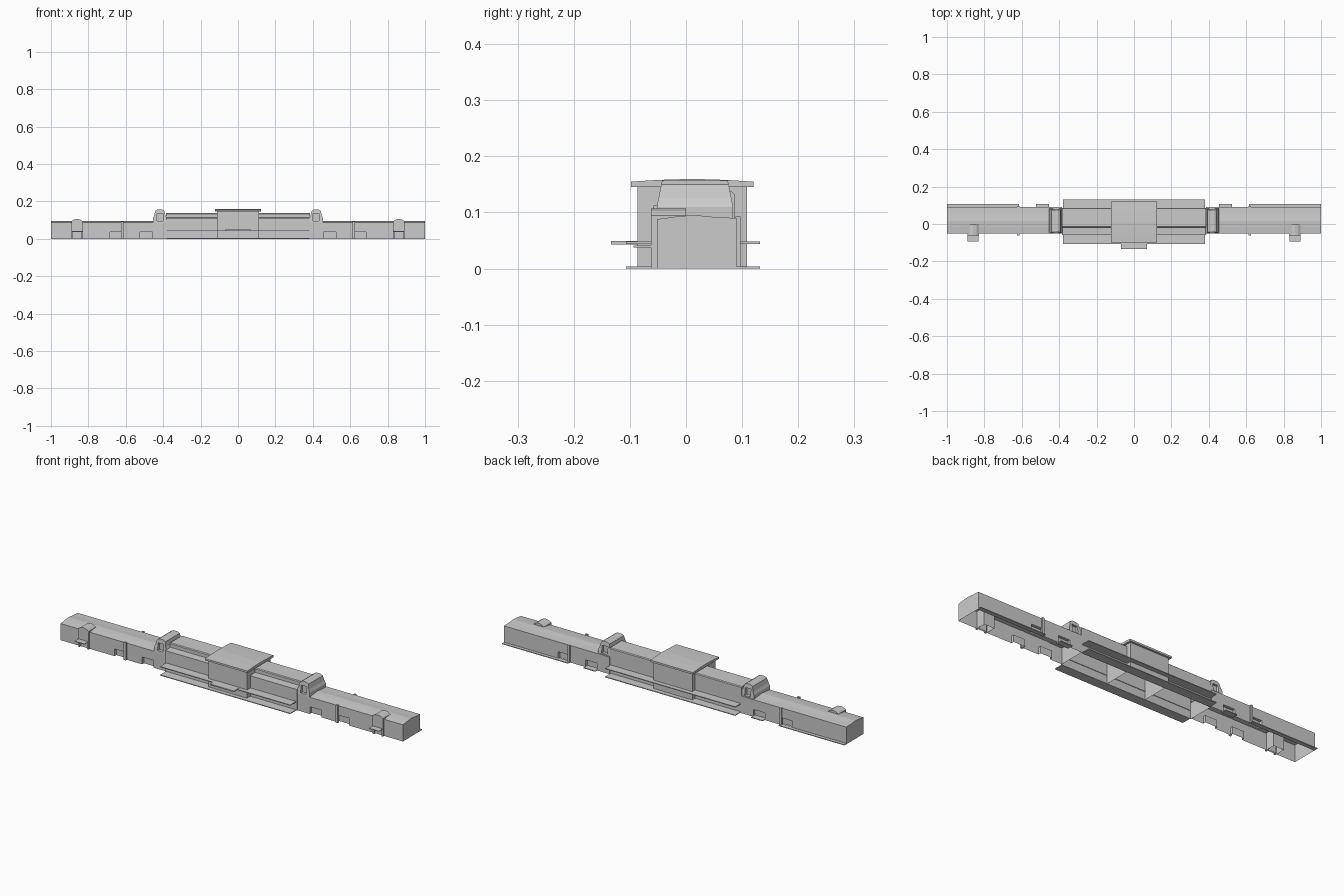
import bpy, bmesh

if "Cube" in bpy.data.objects:
    bpy.data.objects.remove(bpy.data.objects["Cube"])


def make(name, bm, open_bottom=False):
    bmesh.ops.recalc_face_normals(bm, faces=bm.faces)
    if open_bottom:
        low = [f for f in bm.faces if all(v.co.z < 1e-4 for v in f.verts)]
        bmesh.ops.delete(bm, geom=low, context='FACES')
    me = bpy.data.meshes.new(name)
    bm.to_mesh(me)
    bm.free()
    ob = bpy.data.objects.new(name, me)
    bpy.context.collection.objects.link(ob)
    return ob


def add_prism(bm, lo, hi):
    # join two matching outlines into a solid
    a = [bm.verts.new(p) for p in lo]
    b = [bm.verts.new(p) for p in hi]
    n = len(a)
    bm.faces.new(a)
    bm.faces.new(b[::-1])
    for i in range(n):
        j = (i + 1) % n
        bm.faces.new((a[i], a[j], b[j], b[i]))


def add_box(bm, x0, x1, y0, y1, z0, z1):
    x0, x1 = sorted((x0, x1))
    ring = [(x0, y0), (x1, y0), (x1, y1), (x0, y1)]
    add_prism(bm, [(x, y, z0) for x, y in ring], [(x, y, z1) for x, y in ring])


def box(name, *dims, open_bottom=False):
    bm = bmesh.new()
    add_box(bm, *dims)
    return make(name, bm, open_bottom)


def extrude_x(name, profile, x0, x1, open_bottom=False):
    bm = bmesh.new()
    add_prism(bm, [(x0, y, z) for y, z in profile], [(x1, y, z) for y, z in profile])
    return make(name, bm, open_bottom)


def cut(ob, cutter):
    m = ob.modifiers.new("niches", 'BOOLEAN')
    m.operation = 'DIFFERENCE'
    m.solver = 'EXACT'
    m.object = cutter
    cutter.hide_render = True
    cutter.hide_viewport = False
    dg = bpy.context.evaluated_depsgraph_get()
    bm = bmesh.new()
    bm.from_mesh(ob.evaluated_get(dg).to_mesh())
    ob.modifiers.clear()
    low = [f for f in bm.faces if all(v.co.z < 1e-4 for v in f.verts)]
    bmesh.ops.delete(bm, geom=low, context='FACES')
    bm.to_mesh(ob.data)
    bm.free()
    bpy.data.objects.remove(cutter)


wing_profile = [(-0.052, 0), (-0.052, 0.088), (-0.015, 0.093), (0.015, 0.0955),
                (0.05, 0.092), (0.09, 0.09), (0.09, 0)]

for s, side in ((-1, "left"), (1, "right")):
    # long wing with a shallow roof and recessed doorways
    wing = extrude_x(side + "_wing", wing_profile, s * 0.385, s * 1.0)
    bm = bmesh.new()
    for x in (0.49, 0.65):
        add_box(bm, s * (x - 0.034), s * (x + 0.034), -0.07, -0.037, -0.01, 0.038)
        add_box(bm, s * (x - 0.034), s * (x + 0.034), 0.075, 0.11, -0.01, 0.038)
    cut(wing, make("niche_cutter", bm))

    # pilasters
    box(side + "_front_pilaster", s * 0.613, s * 0.625, -0.061, -0.05, 0, 0.093, open_bottom=True)
    box(side + "_back_pilaster", s * 0.613, s * 0.625, 0.088, 0.097, 0, 0.093, open_bottom=True)

    # side porch with arched top and flat canopy
    arch = [(-0.03, 0), (-0.03, 0.095), (-0.018, 0.103), (0, 0.107),
            (0.018, 0.103), (0.03, 0.095), (0.03, 0)]
    bm = bmesh.new()
    add_prism(bm, [(s * 0.86 + x, -0.062, z) for x, z in arch],
              [(s * 0.86 + x, 0.0, max(z, 0)) for x, z in arch])
    porch = make(side + "_porch", bm)
    bm = bmesh.new()
    add_box(bm, s * 0.838, s * 0.882, -0.08, -0.045, -0.01, 0.036)
    cut(porch, make("door_cutter", bm))
    box(side + "_porch_canopy", s * 0.831, s * 0.889, -0.094, -0.06, 0.038, 0.041)

    # steps and ground strips behind the wing
    box(side + "_back_platform", s * 0.615, s * 1.0, 0.085, 0.107, 0, 0.004)
    box(side + "_back_step", s * 0.455, s * 0.523, 0.076, 0.107, 0, 0.004)

    # tapered roof tower
    tower = [(-0.037, 0.085), (-0.037, 0.11), (-0.03, 0.125), (-0.024, 0.15),
             (-0.012, 0.157), (0.012, 0.157), (0.024, 0.15), (0.03, 0.125),
             (0.037, 0.11), (0.037, 0.085)]
    bm = bmesh.new()
    add_prism(bm, [(s * 0.418 + x, -0.052 + max(0, z - 0.11) * 0.2, z) for x, z in tower],
              [(s * 0.418 + x, 0.084 - max(0, z - 0.11) * 0.2, z) for x, z in tower])
    tw = make(side + "_roof_tower", bm)
    bm = bmesh.new()
    for y0, y1 in ((-0.07, -0.035), (0.067, 0.1)):
        add_box(bm, s * 0.418 - 0.016, s * 0.418 + 0.016, y0, y1, 0.096, 0.135)
    cut(tw, make("tower_cutter", bm))

# stepped main hall
hall = [(-0.058, 0), (-0.058, 0.112), (-0.018, 0.115), (-0.018, 0.133), (-0.014, 0.137),
        (0.082, 0.137), (0.086, 0.133), (0.086, 0)]
extrude_x("main_hall", hall, -0.385, 0.385, True)

# ground slabs and long canopies either side of the hall
for z, name in ((0.0, "ground_slab"), (0.044, "long_canopy")):
    box("front_" + name, -0.38, 0.38, -0.107, -0.055, z, z + 0.004)
    box("back_" + name, -0.38, 0.38, 0.083, 0.132, z, z + 0.004)

# central pavilion, entrance canopy and roof
box("pavilion", -0.113, 0.113, -0.086, 0.109, 0, 0.147, open_bottom=True)
box("entrance_canopy", -0.07, 0.07, -0.134, -0.08, 0.043, 0.049)
roof = [(-0.098, 0.145), (-0.098, 0.155), (-0.05, 0.158), (0.011, 0.160),
        (0.072, 0.158), (0.12, 0.155), (0.12, 0.145)]
extrude_x("pavilion_roof", roof, -0.124, 0.124)
